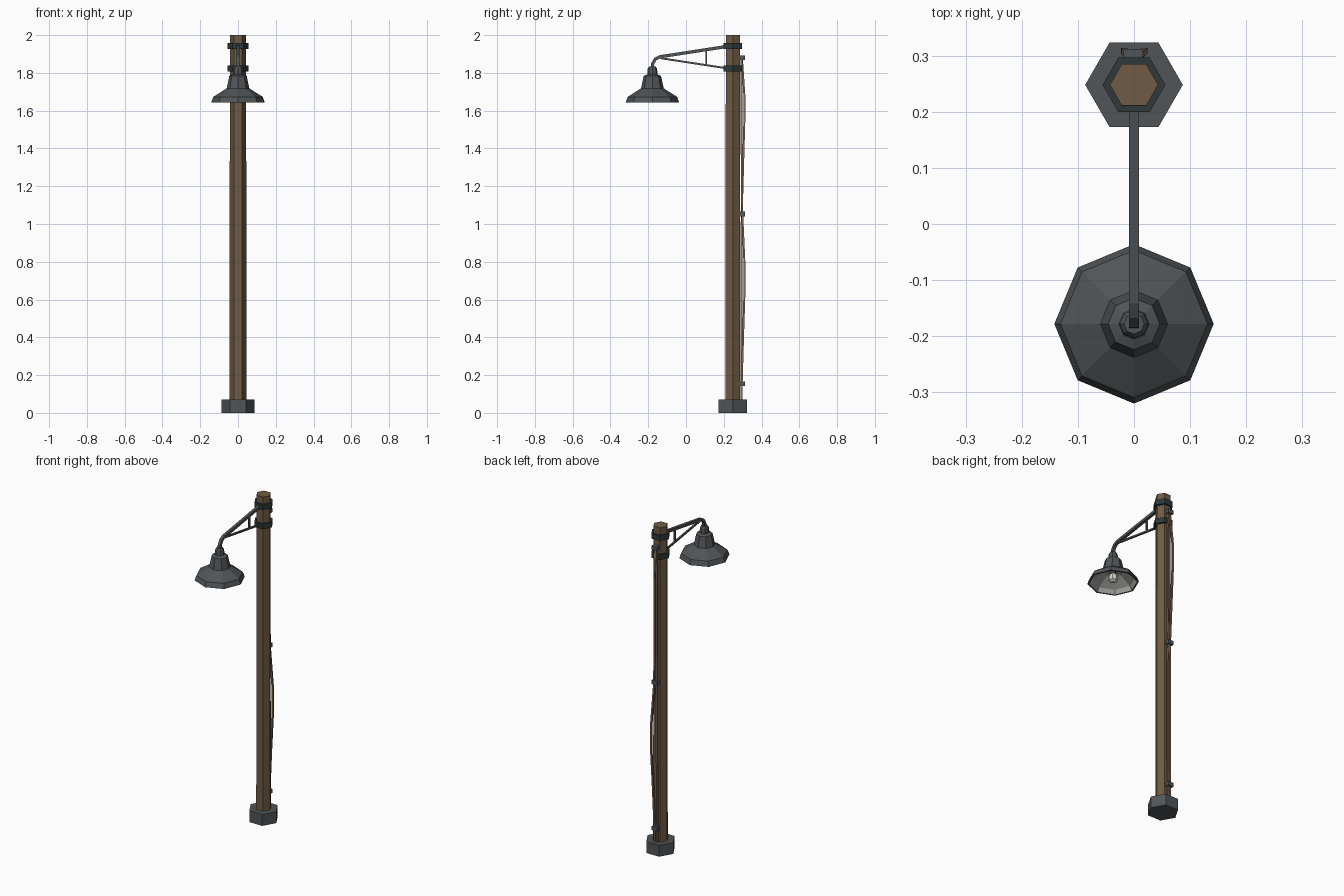
import bpy, bmesh, math
from mathutils import Vector

if "Cube" in bpy.data.objects:
    bpy.data.objects.remove(bpy.data.objects["Cube"])


def material(name, rgb):
    m = bpy.data.materials.new(name)
    m.diffuse_color = (*rgb, 1)
    m.use_nodes = True
    m.node_tree.nodes["Principled BSDF"].inputs["Base Color"].default_value = m.diffuse_color
    return m


WOOD = material("wood", (0.16, 0.105, 0.057))
GREY = material("grey metal", (0.081, 0.09, 0.097))
DARK = material("dark metal", (0.028, 0.04, 0.041))
WIRE = material("tan cable", (0.24, 0.15, 0.095))
INNER = material("pale lining", (0.36, 0.36, 0.34))
GLASS = material("bulb glass", (0.65, 0.65, 0.6))


def finish(name, bm, mat):
    bmesh.ops.recalc_face_normals(bm, faces=bm.faces)
    me = bpy.data.meshes.new(name)
    bm.to_mesh(me)
    bm.free()
    me.materials.append(mat)
    ob = bpy.data.objects.new(name, me)
    bpy.context.collection.objects.link(ob)
    return ob


def bridge(bm, rings):
    for a, b in zip(rings, rings[1:]):
        n = len(a)
        for i in range(n):
            j = (i + 1) % n
            bm.faces.new((a[i], a[j], b[j], b[i]))


def lathe(name, profile, y, sides, mat, open_shell=False):
    """Stack of (radius, z) rings about a vertical axis at (0, y)."""
    bm = bmesh.new()
    rings = []
    for r, z in profile:
        rings.append([bm.verts.new((r * math.cos(2 * math.pi * i / sides),
                                    y + r * math.sin(2 * math.pi * i / sides), z))
                      for i in range(sides)])
    bridge(bm, rings)
    bm.faces.new(rings[-1])
    if not open_shell:
        bm.faces.new(rings[0])
    return finish(name, bm, mat)


def rod(name, path, w, mat):
    """Square bar swept along (x, y, z) points."""
    bm = bmesh.new()
    pts = [Vector(p) for p in path]
    side = Vector((1, 0, 0))
    rings = []
    for i, p in enumerate(pts):
        d = (pts[min(i + 1, len(pts) - 1)] - pts[max(i - 1, 0)]).normalized()
        up = side.cross(d).normalized()
        h = w / 2
        rings.append([bm.verts.new(p + side * a * h + up * b * h)
                      for a, b in ((-1, -1), (1, -1), (1, 1), (-1, 1))])
    bridge(bm, rings)
    bm.faces.new(rings[0])
    bm.faces.new(rings[-1])
    return finish(name, bm, mat)


PY, LY = 0.248, -0.178   # post axis and lamp axis

# Post, foot and the two straps
lathe("post", [(0.045, 0.03), (0.043, 2.0)], PY, 6, WOOD)
lathe("foot", [(0.087, 0), (0.087, 0.07)], PY, 6, GREY)
for label, z in (("upper", 1.942), ("lower", 1.824)):
    lathe(label + "_strap", [(0.056, z - 0.016), (0.056, z + 0.016)], PY, 6, DARK)

# Bracket arm
rod("arm", [(0, 0.205, 1.938), (0, -0.14, 1.885), (0, -0.162, 1.873), (0, -0.176, 1.85),
            (0, LY, 1.82)], 0.017, GREY)
rod("arm_strut", [(0, 0.205, 1.826), (0, -0.135, 1.878)], 0.010, GREY)
rod("arm_brace", [(0, 0.107, 1.84), (0, 0.107, 1.922)], 0.010, GREY)

# Lamp shade, lining and bulb
lathe("shade", [(0.133, 1.643), (0.142, 1.643), (0.131, 1.673), (0.06, 1.718), (0.046, 1.784),
                (0.027, 1.792), (0.025, 1.822), (0.018, 1.833)], LY, 8, GREY, True)
lining = lathe("shade_lining", [(0.133, 1.643), (0.121, 1.668), (0.054, 1.711), (0.04, 1.715)],
               LY, 8, INNER, True)
lining.data.flip_normals()   # lining faces inward
lathe("bulb_socket", [(0.016, 1.69), (0.016, 1.72)], LY, 8, GREY)
lathe("bulb", [(0.012, 1.648), (0.025, 1.656), (0.029, 1.671), (0.025, 1.686), (0.014, 1.698)],
      LY, 8, GLASS)

# Cables down the back, sagging to alternate sides between clips
rod("cable_right", [(0.006, 0.293, 0.06), (0.006, 0.295, 0.155), (0.012, 0.302, 0.4),
                    (0.019, 0.309, 0.62), (0.019, 0.309, 0.8), (0.006, 0.298, 1.05),
                    (0.006, 0.294, 1.45), (0.004, 0.294, 1.88)], 0.010, WIRE)
rod("cable_left", [(-0.008, 0.293, 0.06), (-0.008, 0.293, 0.55), (-0.008, 0.295, 1.05),
                   (-0.013, 0.302, 1.3), (-0.018, 0.309, 1.55), (-0.017, 0.309, 1.68),
                   (-0.006, 0.296, 1.88)], 0.010, WIRE)

# Cable clips
for i, z in enumerate((0.155, 1.053, 1.88)):
    bm = bmesh.new()
    bmesh.ops.create_cube(bm, size=1)
    bmesh.ops.scale(bm, vec=(0.036, 0.028, 0.024), verts=bm.verts)
    bmesh.ops.translate(bm, vec=(-0.002, 0.298, z), verts=bm.verts)
    finish(f"cable_clip_{i + 1}", bm, GREY)
